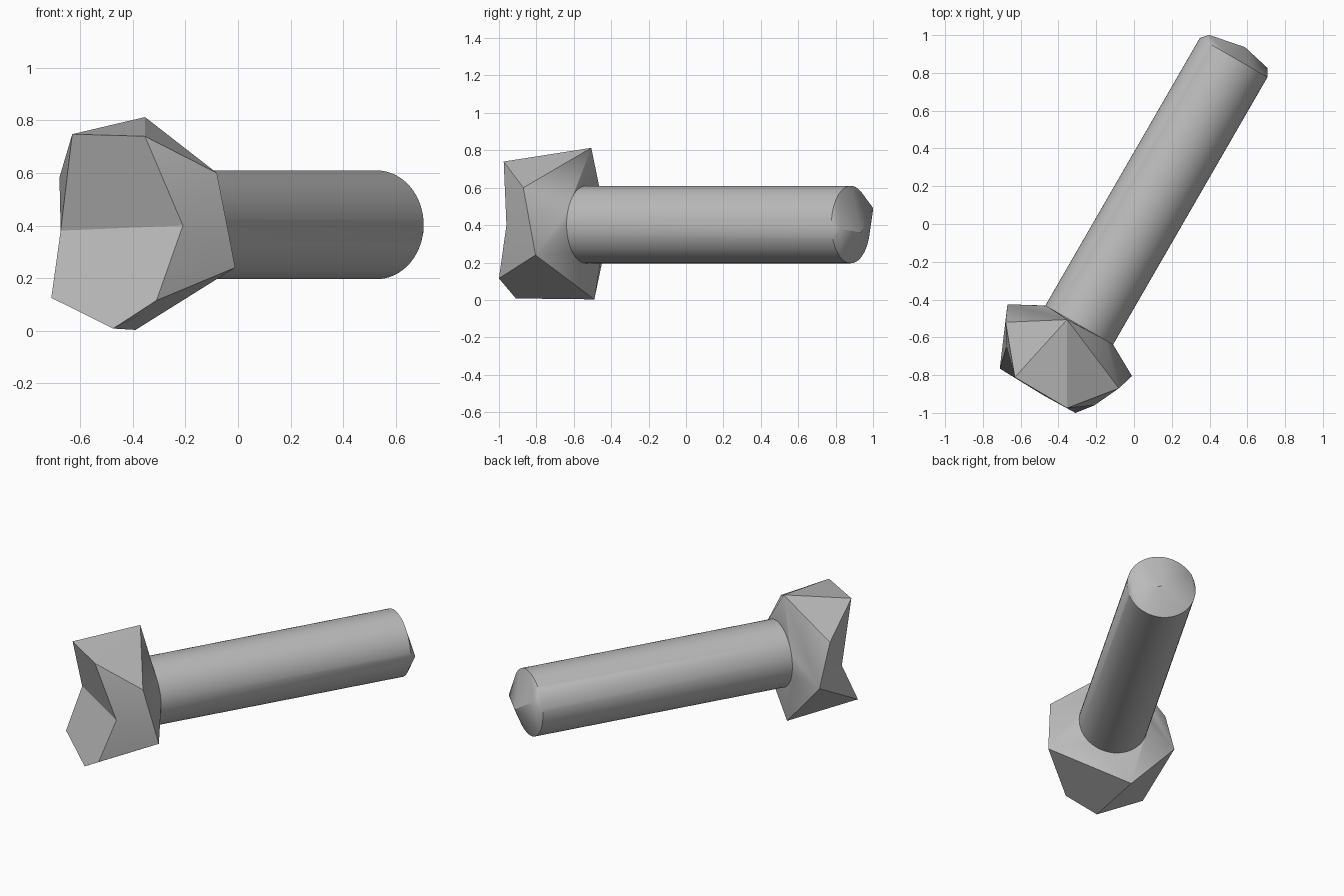
import bpy, bmesh, math

cube = bpy.data.objects.get("Cube")
if cube:
    bpy.data.objects.remove(cube, do_unlink=True)

RADIUS, LENGTH, SEGMENTS = 0.207, 1.635, 64

# One plain grey material
grey = bpy.data.materials.new("plain_grey")
grey.use_nodes = True
grey.diffuse_color = (0.5, 0.5, 0.5, 1)
grey.node_tree.nodes["Principled BSDF"].inputs["Base Color"].default_value = (0.5, 0.5, 0.5, 1)


def ring(bm, y):
    """Circle of vertices around the local y axis."""
    angles = [2 * math.pi * i / SEGMENTS for i in range(SEGMENTS)]
    return [bm.verts.new((RADIUS * math.cos(a), y, RADIUS * math.sin(a))) for a in angles]


def finish(bm, name):
    """Turn the mesh into an object placed along the tilted shaft axis."""
    bmesh.ops.recalc_face_normals(bm, faces=bm.faces[:])
    mesh = bpy.data.meshes.new(name)
    bm.to_mesh(mesh)
    bm.free()
    mesh.materials.append(grey)
    obj = bpy.data.objects.new(name, mesh)
    bpy.context.collection.objects.link(obj)
    obj.location = (-0.29, -0.535, 0.403)
    obj.rotation_euler.z = math.radians(-30)
    bpy.ops.object.select_all(action="DESELECT")
    obj.select_set(True)
    bpy.context.view_layer.objects.active = obj
    bpy.ops.object.shade_smooth_by_angle(angle=math.radians(30))


# Round shaft with a low creased ridge across its far end
bm = bmesh.new()
points = ring(bm, -0.05) + ring(bm, LENGTH)
for x, rise, z in [(-0.173, 0.039, 0.087), (0.025, 0.078, -0.043), (0.183, 0.042, -0.022)]:
    points.append(bm.verts.new((x, LENGTH + rise, z)))
bmesh.ops.convex_hull(bm, input=points)
finish(bm, "shaft")

# Faceted head: six corners behind, seven in front with a valley across
corners = {
    "B": (-0.07, -0.007, 0.41), "D": (0.349, -0.185, 0.197), "E": (0.377, -0.094, -0.163),
    "I": (-0.109, -0.011, -0.4), "M": (-0.384, -0.095, -0.09), "L": (-0.345, -0.182, 0.18),
    "A": (-0.157, -0.41, 0.345), "C": (0.164, -0.413, 0.337), "F": (0.282, -0.328, -0.003),
    "G": (0.215, -0.413, -0.288), "H": (0.027, -0.417, -0.395), "J": (-0.249, -0.41, -0.278),
    "K": (-0.276, -0.292, -0.022),
}
bm = bmesh.new()
vert = {key: bm.verts.new(co) for key, co in corners.items()}

# Sloping shoulder between the back corners and the shaft
neck = ring(bm, 0)
bmesh.ops.convex_hull(bm, input=[vert[k] for k in "BDEIML"] + neck)
bm.normal_update()
neck_set = set(neck)
inner = [f for f in bm.faces if f.normal.y < 0 or all(v in neck_set for v in f.verts)]
bmesh.ops.delete(bm, geom=inner, context="FACES_ONLY")

# Front and side facets
for facet in ["ACFK", "KFGHJ", "ABC", "CBD", "CDF", "DEF", "EGF",
              "EIHG", "IMJH", "JMK", "MLK", "LAK", "LBA"]:
    bm.faces.new([vert[k] for k in facet])
loose = [e for e in bm.edges if not e.link_faces]
bmesh.ops.delete(bm, geom=loose, context="EDGES")
finish(bm, "faceted_head")
